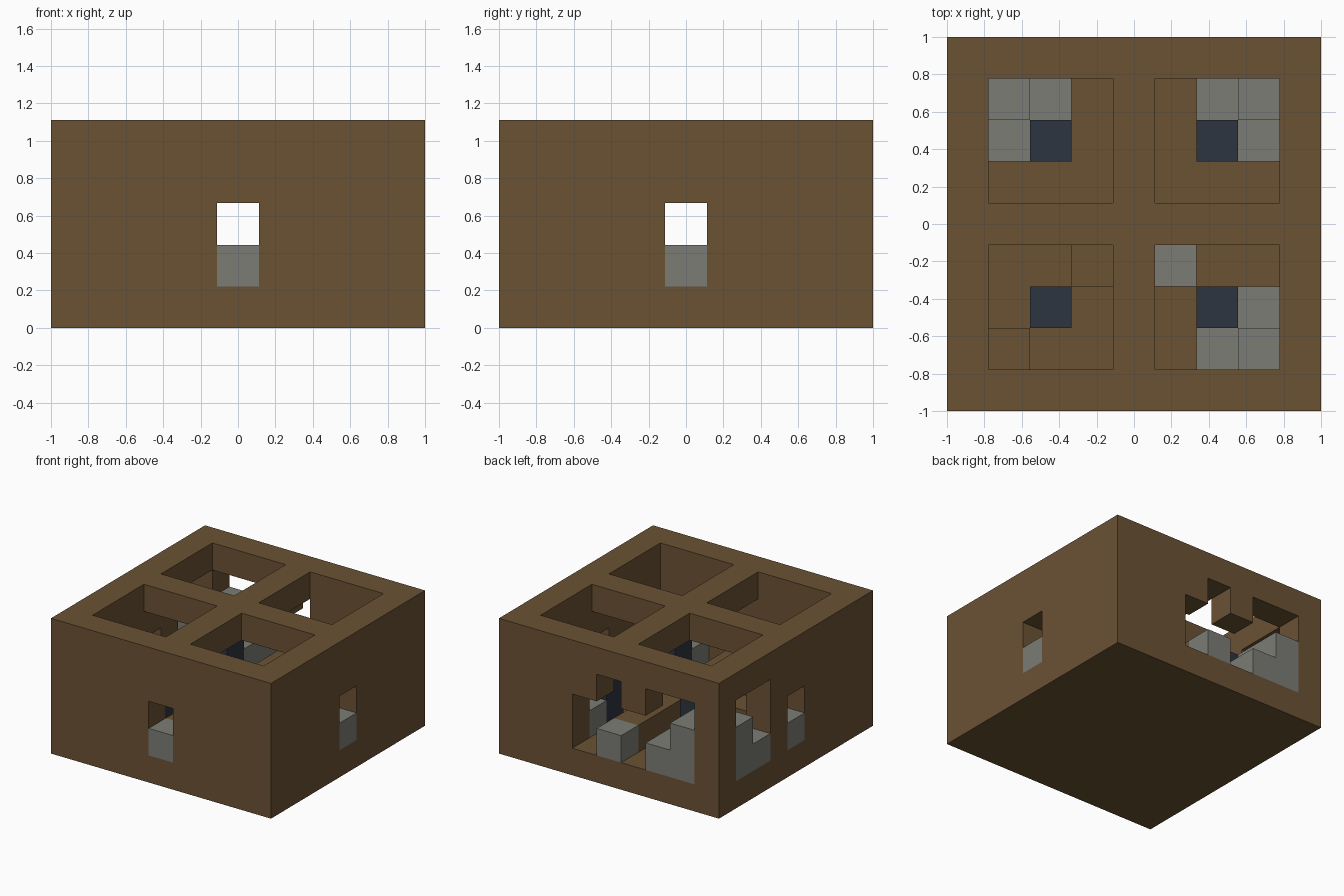
import bpy
import bmesh
from itertools import product
from mathutils import Vector

if "Cube" in bpy.data.objects:
    bpy.data.objects.remove(bpy.data.objects["Cube"], do_unlink=True)

N, H = 9, 5          # grid cells across and up
U = 2 / N            # cell size


def material(name, rgb):
    m = bpy.data.materials.new(name)
    m.use_nodes = True
    m.diffuse_color = (*rgb, 1)
    m.node_tree.nodes["Principled BSDF"].inputs["Base Color"].default_value = (*rgb, 1)
    return m


BROWN = material("brown_wood", (0.147, 0.084, 0.034))
GREY = material("grey_stone", (0.202, 0.202, 0.18))
NAVY = material("dark_navy", (0.027, 0.036, 0.053))


def cells(x, y, z):
    """Grid cells in inclusive ranges; a single number is one cell."""
    spans = [(s, s) if isinstance(s, int) else s for s in (x, y, z)]
    return set(product(*(range(a, b + 1) for a, b in spans)))


def build(name, solid, mat):
    """Skin a set of cells with outer faces, merged into large flat panels."""
    bm = bmesh.new()
    for c in solid:
        for axis, sign in product(range(3), (-1, 1)):
            step = [0, 0, 0]
            step[axis] = sign
            if tuple(a + b for a, b in zip(c, step)) in solid:
                continue
            n = Vector(step)
            s = Vector((step[2], step[0], step[1]))
            t = n.cross(s)
            mid = Vector(c) + Vector((0.5, 0.5, 0.5)) + n / 2
            ring = (-s - t, s - t, s + t, -s + t)
            verts = [bm.verts.new((mid + r / 2 - Vector((N / 2, N / 2, 0))) * U)
                     for r in ring]
            bm.faces.new(verts)
    bmesh.ops.remove_doubles(bm, verts=bm.verts, dist=U / 100)
    bmesh.ops.dissolve_limit(bm, angle_limit=0.01, verts=bm.verts, edges=bm.edges)
    bmesh.ops.triangulate(bm, faces=[f for f in bm.faces if len(f.verts) > 4])
    bmesh.ops.recalc_face_normals(bm, faces=bm.faces)
    me = bpy.data.meshes.new(name)
    bm.to_mesh(me)
    bm.free()
    me.materials.append(mat)
    ob = bpy.data.objects.new(name, me)
    bpy.context.collection.objects.link(ob)
    return ob


# Outer shell: solid block with a hollow room
last, mid = N - 1, N // 2
inner = (1, last - 1)
shell = cells((0, last), (0, last), (0, H - 1))
shell -= cells(inner, inner, (1, 3))

# Four square roof openings
for x, y in product(((1, 3), (5, 7)), repeat=2):
    shell -= cells(x, y, H - 1)

# Doorways in the middle of each side
ends = {"front": (mid, 0), "back": (mid, last), "left": (last, mid), "right": (0, mid)}
for x, y in ends.values():
    shell -= cells(x, y, (1, 2))

# Broken wall at the back and the right corner
shell -= cells((1, 5), last, (1, 2))
shell -= cells((1, 2), last, 3) | cells(mid, last, 3)
shell -= cells(0, (6, 7), (1, 3))
build("shell", shell, BROWN)

# Low cross partition inside
build("partition", cells(mid, inner, 1) | cells(inner, mid, 1), BROWN)

# Stone sills in the doorways
for side, (x, y) in ends.items():
    build(side + "_sill", cells(x, y, 1), GREY)


def corner_steps(x, y, dx, dy):
    """Tall corner block with a lower block on each side."""
    return cells(x, y, (1, 2)) | cells(x + dx, y, 1) | cells(x, y + dy, 1)


# Stone steps in three corners
build("back_left_steps", corner_steps(7, 7, -1, -1), GREY)
build("front_left_steps", corner_steps(7, 1, -1, 1), GREY)
rubble = corner_steps(1, 7, 1, -1)
rubble |= cells(1, last, (1, 2)) | cells(2, last, 1)
rubble |= cells(0, 7, (1, 2)) | cells(0, 6, 1)
build("back_right_steps", rubble, GREY)

# Single blocks in the front rooms
build("front_left_block", cells(5, 3, 1), GREY)
build("front_right_block", cells(3, 3, 1), BROWN)
build("front_right_corner_post", cells(1, 1, (1, 2)), BROWN)

# Dark pillar at the centre of each room
for (xs, x), (ys, y) in product((("right", 2), ("left", 6)), (("front", 2), ("back", 6))):
    build(ys + "_" + xs + "_pillar", cells(x, y, (1, 2)), NAVY)
